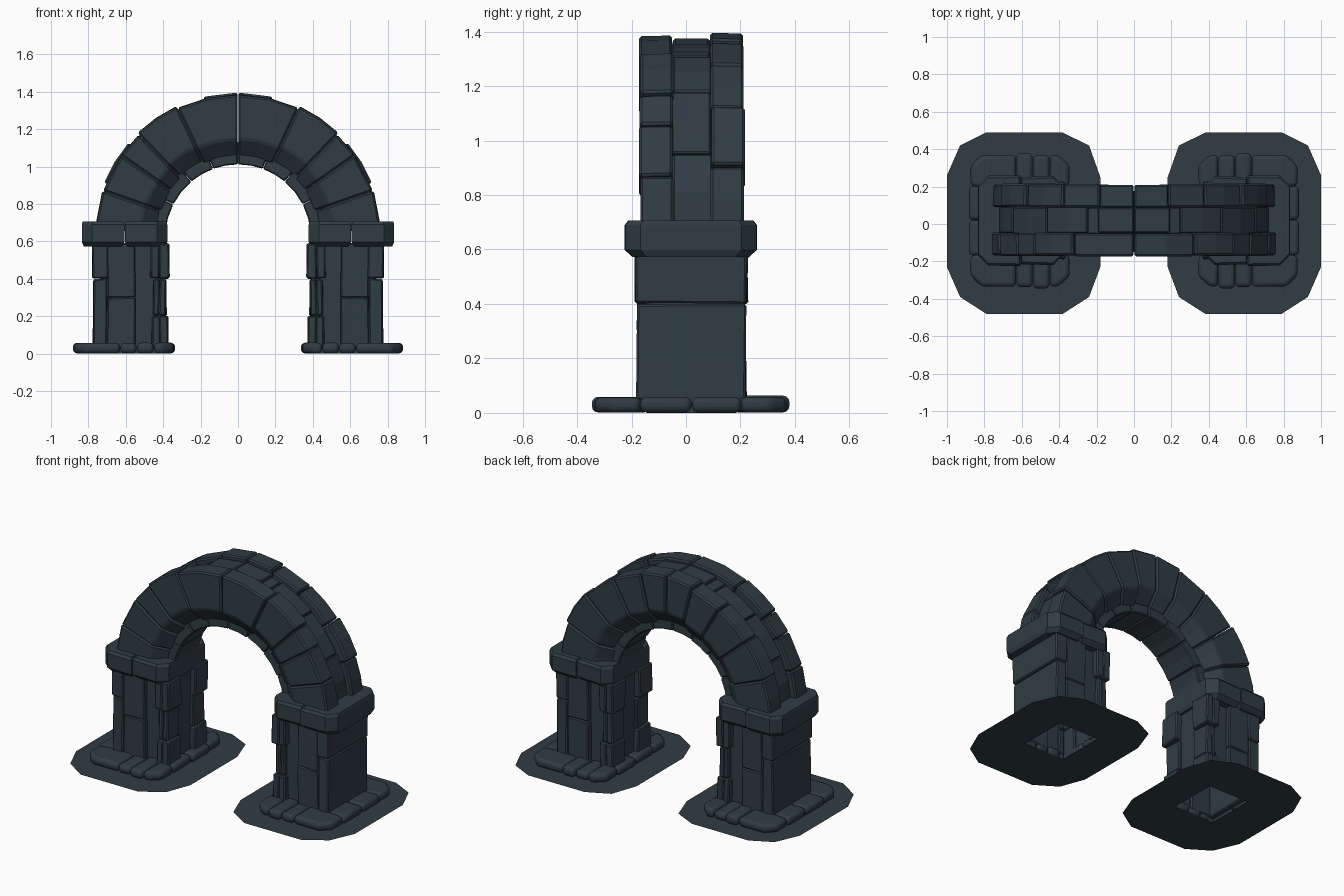
import bpy, bmesh, math, random
from mathutils import Vector

if "Cube" in bpy.data.objects:
    bpy.data.objects.remove(bpy.data.objects["Cube"])
random.seed(4)

stone = bpy.data.materials.new("dark slate stone")
stone.diffuse_color = (0.029, 0.046, 0.055, 1)
stone.use_nodes = True
stone.node_tree.nodes["Principled BSDF"].inputs["Base Color"].default_value = stone.diffuse_color


def jit(a):
    return random.uniform(-a, a)


def loft(bm, loops, caps=True):
    """Skin a stack of equal-length point loops."""
    rows = [[bm.verts.new(p) for p in lp] for lp in loops]
    n = len(rows[0])
    for a, b in zip(rows, rows[1:]):
        for i in range(n):
            j = (i + 1) % n
            bm.faces.new((a[i], a[j], b[j], b[i]))
    if caps:
        bm.faces.new(rows[0][::-1])
        bm.faces.new(rows[-1])


def box(bm, x0, x1, y0, y1, z0, z1, j=0.0):
    def rect(z):
        return [(x + jit(j), y + jit(j), z + jit(j))
                for x, y in ((x0, y0), (x1, y0), (x1, y1), (x0, y1))]
    loft(bm, [rect(z0), rect(z1)])


def finish(bm, name, bevel=0.0, segments=1, smooth=False):
    """Right half in, bevelled and mirrored part out."""
    bmesh.ops.recalc_face_normals(bm, faces=bm.faces)
    me = bpy.data.meshes.new(name)
    bm.to_mesh(me)
    bm.free()
    me.materials.append(stone)
    ob = bpy.data.objects.new(name, me)
    bpy.context.collection.objects.link(ob)
    if bevel:
        m = ob.modifiers.new("bevel", 'BEVEL')
        m.width, m.segments = bevel, segments
        m.limit_method, m.angle_limit = 'ANGLE', math.radians(35)
    m = ob.modifiers.new("mirror", 'MIRROR')
    m.use_mirror_merge = False
    if smooth:
        bpy.ops.object.select_all(action='DESELECT')
        ob.select_set(True)
        bpy.context.view_layer.objects.active = ob
        bpy.ops.object.shade_smooth_by_angle(angle=math.radians(40))
    return ob


# flat ground plates with a hole under each pillar
bm = bmesh.new()
outer = [(1, -.23), (1, .26), (.93, .42), (.79, .49), (.385, .49), (.24, .42),
         (.18, .25), (.18, -.23), (.24, -.39), (.38, -.48), (.79, -.48), (.93, -.39)]
inner = [(.72, -.07), (.72, .10), (.72, .18), (.64, .18), (.51, .18), (.43, .18),
         (.43, .10), (.43, -.07), (.43, -.14), (.51, -.14), (.64, -.14), (.72, -.14)]
loft(bm, [[(x, y, 0) for x, y in outer], [(x, y, 0) for x, y in inner]], caps=False)
for f in bm.faces:
    if f.normal.z < 0:
        f.normal_flip()
finish(bm, "ground_plate")

# rounded footing stones around each pillar
bm = bmesh.new()
c = .06
front_corner_in = [(.345, -.17), (.345, -.34 + c), (.345 + c, -.335), (.45, -.335), (.45, -.13)]
front_corner_out = [(.63, -.13), (.63, -.335), (.875 - c, -.335), (.875, -.335 + c), (.875, -.17)]
back_corner_in = [(x, .035 - y) for x, y in front_corner_in]
back_corner_out = [(x, .035 - y) for x, y in front_corner_out]
for plan in (front_corner_in, front_corner_out, back_corner_in, back_corner_out):
    top = .062 + jit(.006)
    loft(bm, [[(x, y, .002) for x, y in plan], [(x, y, top) for x, y in plan]])
for x0, x1 in ((.452, .54), (.542, .628)):
    box(bm, x0, x1, -.335 + jit(.012), -.13, .002, .06 + jit(.006))
    box(bm, x0, x1, .17, .368 + jit(.012), .002, .06 + jit(.006))
for y0, y1 in ((-.168, .02), (.022, .203)):
    box(bm, .34 + jit(.008), .42, y0, y1, .002, .058)
    box(bm, .73, .877 + jit(.008), y0, y1, .002, .058)
finish(bm, "footing_stones", .022, 3, True)

# hollow pillar core
bm = bmesh.new()
loft(bm, [[(x, y, z) for x, y in ((.405, -.145), (.74, -.145), (.74, .185), (.405, .185))]
          for z in (0.0, .59)], caps=False)
finish(bm, "pillar_core")

# pillar facing: broad outer slabs, pilasters and inner corner quoins
bm = bmesh.new()
box(bm, .70, .775, -.182, .22, .03, .40, .003)
box(bm, .695, .778, -.186, .222, .402, .59, .003)
for ya, yb, s in ((-.178, -.13, -1), (.17, .217, 1)):
    for z0, z1 in ((.03, .30), (.302, .59)):
        box(bm, .55, .70, ya, yb, z0, z1, .004)
for back in (0, 1):
    for z0, z1, g in ((.03, .2, 0), (.202, .40, .01), (.402, .59, -.006)):
        ya, yb = (-.18 + g, -.05) if not back else (.09, .22 - g)
        box(bm, .373 + g, .42, ya, yb, z0, z1, .004)
        ya, yb = (-.18 + g, -.13) if not back else (.17, .22 - g)
        box(bm, .42, .462 - g, ya, yb, z0, z1, .004)
finish(bm, "pillar_facing", .007)

# cap blocks on each pillar, in two halves
bm = bmesh.new()
k = .055
half_in = [(.378, -.22 + k), (.378 + k, -.22), (.605, -.215), (.605, .25), (.378 + k, .258), (.378, .258 - k)]
half_out = [(.607, -.225), (.835 - k, -.222), (.835, -.222 + k), (.835, .258 - k), (.835 - k, .258), (.607, .26)]
for plan in (half_in, half_out):
    mid = sum((Vector(p) for p in plan), Vector((0, 0))) / len(plan)
    loops = []
    for z, s in ((.572, .88), (.598, 1), (.69, 1), (.706, .95)):
        loops.append([(*(mid + (Vector(p) - mid) * s), z) for p in plan])
    loft(bm, loops)
finish(bm, "pillar_cap")

# arch rings swept in blocks around the springing centre
CZ = .622


def ring(bm, section, joints, wobble):
    for a0, a1 in zip(joints, joints[1:]):
        n = max(1, round((a1 - a0) / 12))
        dr, dy = jit(wobble), jit(wobble * .7)
        loops = []
        for i in range(n + 1):
            a = math.radians(a0 + .15 + (a1 - a0 - .3) * i / n)
            loops.append([((r + dr) * math.cos(a), y + dy, CZ + (r + dr) * math.sin(a))
                          for y, r in section])
        loft(bm, loops)


front = [(-.172, .53), (-.172, .765), (-.05, .768), (-.05, .44), (-.10, .44)]
back = [(.04 - y, r) for y, r in front]
bm = bmesh.new()
ring(bm, front, [3, 19, 35, 46, 65, 90], .008)
finish(bm, "arch_front_blocks", .009)
bm = bmesh.new()
ring(bm, back, [3, 22, 41, 60, 76, 90], .008)
finish(bm, "arch_back_blocks", .009)

# recessed middle ring whose lower rib lines the opening
rib = [(-.10, .385), (-.10, .47), (-.052, .47), (-.052, .725),
       (.092, .725), (.092, .47), (.14, .47), (.14, .385)]
bm = bmesh.new()
ring(bm, rib, [3, 27, 50, 70, 90], .005)
finish(bm, "arch_middle_rib", .006)

# raised crown filler at the top of the channel
bm = bmesh.new()
ring(bm, [(-.06, .70), (-.045, .753), (.085, .753), (.10, .70)], [75, 90], 0)
finish(bm, "crown_filler", .006)
